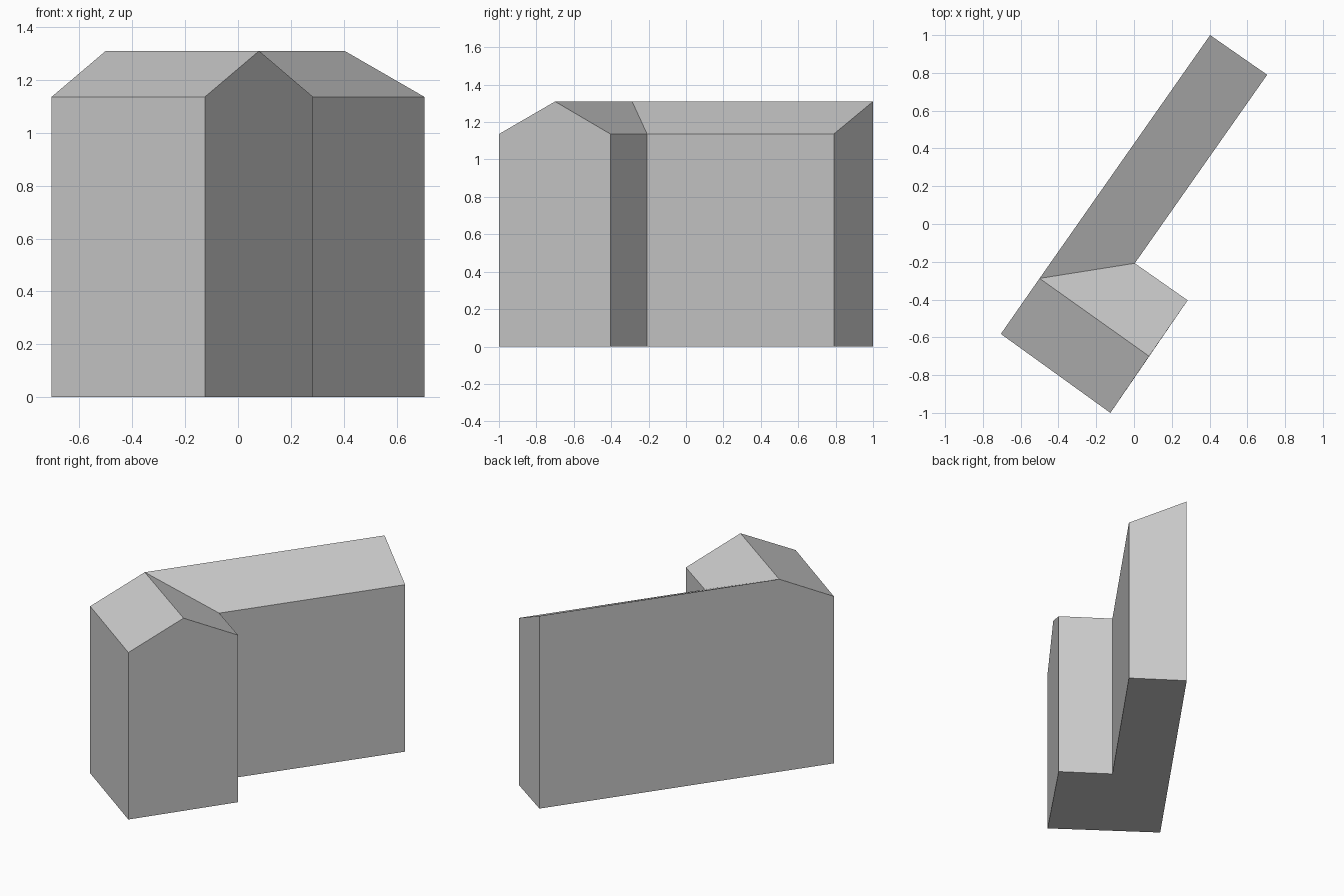
import bpy
import bmesh

if "Cube" in bpy.data.objects:
    bpy.data.objects.remove(bpy.data.objects["Cube"], do_unlink=True)

EAVE, RIDGE = 1.136, 1.31

# Plan corners of the L-shaped building: x, y and the wall height there
PLAN = {
    "west": (-0.705, -0.582, EAVE),
    "south": (-0.125, -1.0, EAVE),
    "gable": (0.08, -0.70, RIDGE),
    "east": (0.284, -0.404, EAVE),
    "inner": (0.004, -0.208, EAVE),
    "wing_low": (0.705, 0.79, EAVE),
    "wing_high": (0.403, 1.0, RIDGE),
    "ridge": (-0.50, -0.288, RIDGE),
}

grey = bpy.data.materials.new("plain grey")
grey.use_nodes = True
grey.diffuse_color = (0.6, 0.6, 0.6, 1)
grey.node_tree.nodes["Principled BSDF"].inputs["Base Color"].default_value = (0.6, 0.6, 0.6, 1)


def build(name, faces):
    """Make one object from a list of corner loops, sharing equal points."""
    bm = bmesh.new()
    for loop in faces:
        bm.faces.new([bm.verts.new(p) for p in loop])
    bmesh.ops.remove_doubles(bm, verts=bm.verts, dist=0.0001)
    mesh = bpy.data.meshes.new(name)
    bm.to_mesh(mesh)
    bm.free()
    mesh.materials.append(grey)
    obj = bpy.data.objects.new(name, mesh)
    bpy.context.collection.objects.link(obj)


def ground(key):
    return PLAN[key][:2] + (0,)


def wall(*keys):
    """Upright wall from the first to the last key, topped by all of them."""
    return [ground(keys[0]), ground(keys[-1])] + [PLAN[k] for k in reversed(keys)]


def roof(*keys):
    return [PLAN[k] for k in keys]


# Walls, including the gable end and the tall straight rear wall, and the floor
outline = ["west", "south", "east", "inner", "wing_low", "wing_high"]
build("walls", [
    wall("west", "south"),
    wall("south", "gable", "east"),
    wall("east", "inner"),
    wall("inner", "wing_low"),
    wall("wing_low", "wing_high"),
    wall("wing_high", "ridge", "west"),
    [ground(k) for k in reversed(outline)],
])

# Pitched roof of the front block and single slope of the long wing
build("front_roof", [
    roof("west", "south", "gable", "ridge"),
    roof("ridge", "gable", "east", "inner"),
])
build("wing_roof", [roof("ridge", "inner", "wing_low", "wing_high")])
